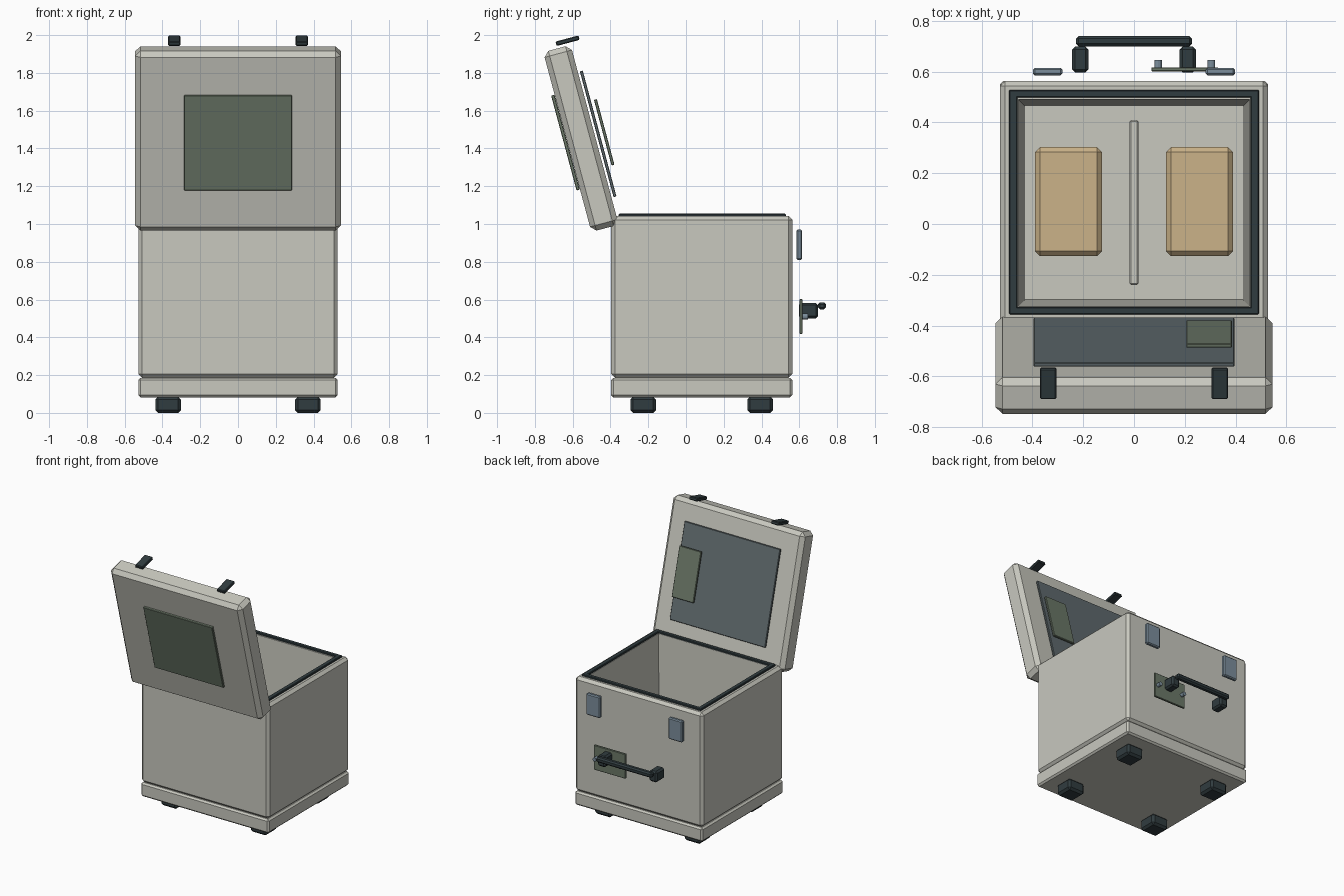
import bpy, bmesh, math
from mathutils import Matrix, Vector

if "Cube" in bpy.data.objects:
    bpy.data.objects.remove(bpy.data.objects["Cube"])


def mat(name, r, g, b):
    m = bpy.data.materials.new(name)
    m.diffuse_color = (r, g, b, 1)
    m.use_nodes = True
    m.node_tree.nodes["Principled BSDF"].inputs["Base Color"].default_value = m.diffuse_color
    return m


SHELL = mat("shell_grey", 0.58, 0.58, 0.52)
BLACK = mat("rubber_dark", 0.03, 0.045, 0.05)
GREEN = mat("panel_green", 0.15, 0.19, 0.14)
SLATE = mat("liner_slate", 0.12, 0.15, 0.16)
STEEL = mat("latch_steel", 0.2, 0.27, 0.33)
TAN = mat("foam_tan", 0.6, 0.45, 0.25)

LID = Matrix.Translation((0, -0.556, 1.453)) @ Matrix.Rotation(math.radians(15), 4, 'X')
CY = 0.083  # centre of the body in y


def finish(name, bm, material, frame=Matrix()):
    bmesh.ops.recalc_face_normals(bm, faces=bm.faces[:])
    me = bpy.data.meshes.new(name)
    bm.to_mesh(me)
    bm.free()
    me.materials.append(material)
    ob = bpy.data.objects.new(name, me)
    ob.matrix_world = frame
    bpy.context.collection.objects.link(ob)
    return ob


def box_mesh(c, s, bevel):
    bm = bmesh.new()
    bmesh.ops.create_cube(bm, size=1, matrix=Matrix.Translation(c) @ Matrix.Diagonal((*s, 1)))
    if bevel:
        bmesh.ops.bevel(bm, geom=bm.edges[:], offset=bevel, segments=1, affect='EDGES')
    return bm


def box(name, c, s, bevel, material, frame=Matrix()):
    return finish(name, box_mesh(c, s, bevel), material, frame)


# Hollow body: chamfered box whose top is inset and pushed down with a slight taper
bm = box_mesh((0, CY, 0.614), (1.056, 0.96, 0.856), 0.02)
bm.faces.ensure_lookup_table()
top = max(bm.faces, key=lambda f: f.calc_center_median().z)
bmesh.ops.inset_region(bm, faces=[top], thickness=0.075)
ext = bmesh.ops.extrude_discrete_faces(bm, faces=[top])["faces"][0]
for v in ext.verts:
    v.co = Vector((v.co.x * 0.943, CY + (v.co.y - CY) * 0.937, 0.25))
finish("body", bm, SHELL)

# Base plinth
box("base", (0, CY, 0.134), (1.056, 0.96, 0.104), 0.012, SHELL)

# Rubber gasket frame on the rim
for s in (-1, 1):
    box("gasket_side", (s * 0.475, CY + 0.003, 1.046), (0.034, 0.885, 0.018), 0.004, BLACK)
    box("gasket_end", (0, CY + 0.003 + s * 0.4275, 1.046), (0.984, 0.03, 0.018), 0.004, BLACK)

# Mirrored pairs: feet, foam blocks, latch plates, lid latches, handle posts
for s in (-1, 1):
    for t in (-1, 1):
        box("foot", (s * 0.37, CY + t * 0.31, 0.043), (0.136, 0.136, 0.086), 0.015, BLACK)
    box("foam_block", (s * 0.258, 0.088, 0.42), (0.264, 0.43, 0.34), 0.02, TAN)
    box("latch_plate", (s * 0.34, 0.6, 0.89), (0.115, 0.03, 0.16), 0.007, STEEL)
    box("lid_latch", (s * 0.338, 0.065, 0.518), (0.065, 0.126, 0.024), 0.005, BLACK, LID)
    box("handle_post", (s * 0.212, 0.648, 0.541), (0.065, 0.102, 0.082), 0.012, BLACK)

# Inner divider and carry handle bar
box("divider", (0, 0.085, 0.45), (0.034, 0.65, 0.4), 0.006, SHELL)
box("handle_bar", (0, 0.72, 0.566), (0.458, 0.04, 0.038), 0.01, BLACK)

# Rating plate beneath the handle with two screws
box("back_plate", (0.2, 0.609, 0.51), (0.264, 0.016, 0.184), 0.003, GREEN)
for x in (0.095, 0.305):
    bm = bmesh.new()
    bmesh.ops.create_cone(bm, cap_ends=True, segments=12, radius1=0.015, radius2=0.015, depth=0.036,
                          matrix=Matrix.Translation((x, 0.628, 0.51)) @ Matrix.Rotation(math.pi / 2, 4, 'X'))
    finish("plate_screw", bm, STEEL)

# Open lid with its outer and inner panels
box("lid", (0, 0, 0), (1.09, 0.15, 0.985), 0.028, SHELL, LID)
box("lid_outer_panel", (0, -0.085, 0), (0.57, 0.018, 0.52), 0.003, GREEN, LID)
box("lid_liner", (0, 0.094, 0), (0.79, 0.016, 0.69), 0.003, SLATE, LID)
box("lid_card", (0.296, 0.127, 0), (0.18, 0.016, 0.36), 0.003, GREEN, LID)
